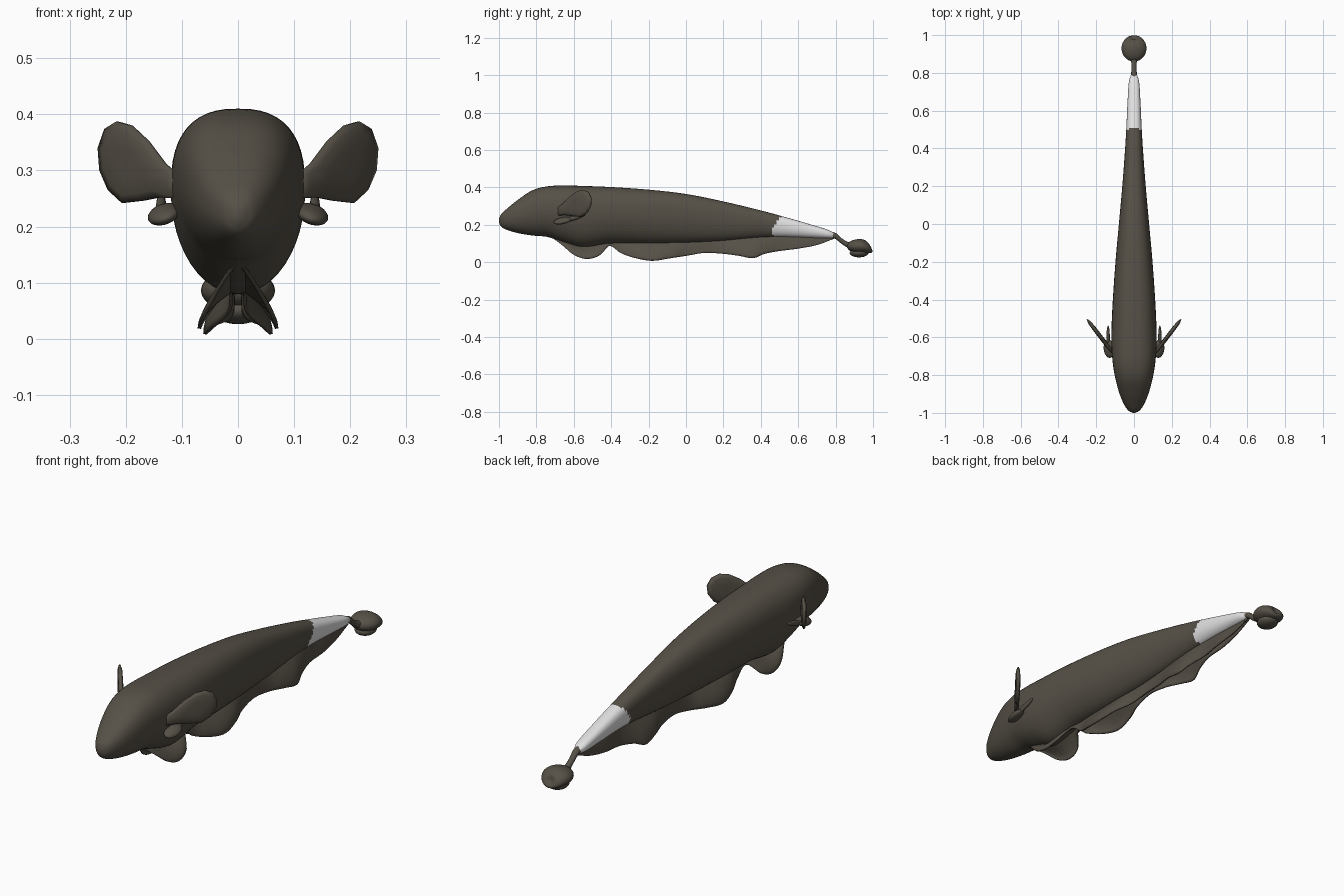
import bpy, bmesh, math
from mathutils import Vector, Euler

if "Cube" in bpy.data.objects:
    bpy.data.objects.remove(bpy.data.objects["Cube"])


def material(name, rgb):
    m = bpy.data.materials.new(name)
    m.diffuse_color = (*rgb, 1)
    m.use_nodes = True
    m.node_tree.nodes["Principled BSDF"].inputs["Base Color"].default_value = m.diffuse_color
    return m


DARK = material("dark brown skin", (0.092, 0.080, 0.062))
PALE = material("pale tail band", (0.76, 0.76, 0.76))


def curve_at(keys, y, col):
    """Smooth (Hermite) interpolation of one column of a key table."""
    n = len(keys)
    i = max(0, min(n - 2, sum(k[0] <= y for k in keys) - 1))

    def slope(j):
        a, b = keys[max(0, j - 1)], keys[min(n - 1, j + 1)]
        return (b[col] - a[col]) / (b[0] - a[0])
    p, q = keys[i], keys[i + 1]
    h = q[0] - p[0]
    t = max(0, min(1, (y - p[0]) / h))
    return ((2*t**3 - 3*t*t + 1) * p[col] + (t**3 - 2*t*t + t) * h * slope(i)
            + (3*t*t - 2*t**3) * q[col] + (t**3 - t*t) * h * slope(i + 1))


def make(name, bm, mats=(DARK,), angle=60):
    bmesh.ops.recalc_face_normals(bm, faces=bm.faces)
    me = bpy.data.meshes.new(name)
    bm.to_mesh(me)
    bm.free()
    for m in mats:
        me.materials.append(m)
    ob = bpy.data.objects.new(name, me)
    bpy.context.collection.objects.link(ob)
    bpy.ops.object.select_all(action='DESELECT')
    ob.select_set(True)
    bpy.context.view_layer.objects.active = ob
    bpy.ops.object.shade_smooth_by_angle(angle=math.radians(angle))
    return ob


def loft(bm, rings):
    rows = [[bm.verts.new(p) for p in r] for r in rings]
    n = len(rows[0])
    for a, b in zip(rows, rows[1:]):
        for i in range(n):
            j = (i + 1) % n
            bm.faces.new((a[i], a[j], b[j], b[i]))
    bm.faces.new(rows[0])
    bm.faces.new(rows[-1])


# body: y, top z, bottom z, half width
BODY = [(-1, .232, .212, .006), (-.99, .255, .192, .027), (-.96, .284, .174, .05),
        (-.9, .333, .156, .076), (-.82, .385, .143, .098), (-.74, .406, .135, .112),
        (-.65, .41, .105, .119), (-.55, .408, .08, .119), (-.4, .402, .1, .112),
        (-.2, .388, .1, .098), (0, .365, .105, .08), (.2, .325, .115, .062),
        (.4, .277, .132, .047), (.5, .25, .136, .041), (.65, .207, .131, .034),
        (.76, .173, .127, .026), (.795, .155, .13, .013)]
rings = []
for r in range(171):
    y = -1 + 1.795 * (r / 170) ** 1.25
    top, bot, w = (curve_at(BODY, y, c) for c in (1, 2, 3))
    mid = bot + (top - bot) * .55
    ring = []
    for k in range(48):
        a = math.tau * k / 48
        c, s = math.cos(a), math.sin(a)
        e = 2 / 2.5 if s > 0 else 1
        x = w * math.copysign(abs(c) ** e, c)
        z = mid + (top - mid if s > 0 else mid - bot) * math.copysign(abs(s) ** e, s)
        ring.append((x, y, z))
    rings.append(ring)
bm = bmesh.new()
loft(bm, rings)
for f in bm.faces:  # pale band before the tail, with a slanted front edge
    c = f.calc_center_median()
    edge = .51 - .055 * max(0, min(1, (.25 - c.z) / .08))
    if c.z < .155:
        edge += (.155 - c.z) * 1.2
    f.material_index = int(c.y > edge)
make("body", bm, (DARK, PALE))

# belly fin: y, lower edge z, sideways flare
FIN = [(-.72, .135, 0), (-.66, .09, .03), (-.6, .04, .058), (-.53, .018, .066),
       (-.46, .038, .055), (-.41, .088, .015), (-.35, .05, .012), (-.27, .022, .04),
       (-.18, .008, .056), (-.08, .022, .042), (0, .034, .015), (.1, .05, .006),
       (.2, .045, .015), (.28, .035, .035), (.36, .022, .042), (.42, .045, .025),
       (.5, .06, .008), (.6, .073, .012), (.7, .092, .006), (.79, .125, .002)]
for side, label in ((1, "right"), (-1, "left")):
    bm = bmesh.new()
    rows = []
    for r in range(121):
        y = -.72 + 1.51 * r / 120
        low, flare = curve_at(FIN, y, 1), curve_at(FIN, y, 2)
        root = curve_at(BODY, y, 2) + .012
        rows.append([bm.verts.new((side * (.003 + max(0, flare) * math.sin(v / 8 * math.pi / 2)),
                                   y, root + (low - root) * v / 8)) for v in range(9)])
    for a, b in zip(rows, rows[1:]):
        for v in range(8):
            bm.faces.new((a[v], a[v + 1], b[v + 1], b[v]))
    ob = make("belly_fin_" + label, bm)
    mod = ob.modifiers.new("thickness", 'SOLIDIFY')
    mod.thickness, mod.offset = .006, 0

# side fins: rounded paddles swept back, outline in x and z
PADDLE = [(.105, .29), (.13, .312), (.16, .352), (.19, .38), (.215, .387), (.236, .374),
          (.248, .34), (.245, .30), (.23, .265), (.205, .242), (.17, .246), (.14, .252), (.105, .25)]
MID = (.185, .312)
for side, label in ((1, "right"), (-1, "left")):
    rings = []
    for off, k in ((-.011, .4), (-.009, .8), (-.003, 1), (.003, 1), (.009, .8), (.011, .4)):
        ring = []
        for px, pz in PADDLE:
            x = MID[0] + (px - MID[0]) * k
            z = MID[1] + (pz - MID[1]) * k
            ring.append((side * (x - off * .79), -.665 + (x - .125) * 1.3 + off * .61, z))
        rings.append(ring)
    bm = bmesh.new()
    loft(bm, rings)
    make("side_fin_" + label, bm, angle=80)

    # fleshy lobe and thin spike below each side fin
    for name, loc, rad, rot in (("fin_lobe_", (.132, -.66, .222), (.03, .05, .016), (.2, .35, 0)),
                                ("fin_spike_", (.137, -.6, .237), (.009, .065, .012), (.3, 0, 0))):
        bm = bmesh.new()
        bmesh.ops.create_uvsphere(bm, u_segments=20, v_segments=12, radius=1)
        turn = Euler(rot).to_matrix()
        for v in bm.verts:
            p = turn @ Vector([a * b for a, b in zip(v.co, rad)]) + Vector(loc)
            v.co = (side * p.x, p.y, p.z)
        make(name + label, bm)

# thin tail stalk
STALK = [(.77, .147, .02), (.8, .14, .015), (.83, .115, .013), (.86, .096, .015), (.9, .085, .022)]
rings = []
for r in range(17):
    y = .77 + .13 * r / 16
    z, w = curve_at(STALK, y, 1), curve_at(STALK, y, 2)
    rings.append([(w * math.cos(a), y + .4 * w * math.sin(a), z + w * .85 * math.sin(a))
                  for a in (math.tau * k / 16 for k in range(16))])
bm = bmesh.new()
loft(bm, rings)
make("tail_stalk", bm)

# curled tail tip: flattened bulb over a smaller lower fold, dented at the end
for name, loc, rad, dent in (("tail_bulb", (0, .93, .086), (.066, .07, .038), .014),
                             ("tail_fold", (0, .925, .05), (.045, .05, .024), 0)):
    bm = bmesh.new()
    bmesh.ops.create_uvsphere(bm, u_segments=32, v_segments=20, radius=1)
    for v in bm.verts:
        u = v.co.copy()
        hole = dent * math.exp(-((u.x / .25) ** 2 + ((u.z - .35) / .3) ** 2)) if u.y > 0 else 0
        droop = .022 * max(0, u.y) ** 2
        v.co = (loc[0] + rad[0] * u.x, loc[1] + rad[1] * u.y - hole * 1.5,
                loc[2] + rad[2] * u.z - droop * (dent > 0))
    make(name, bm)
